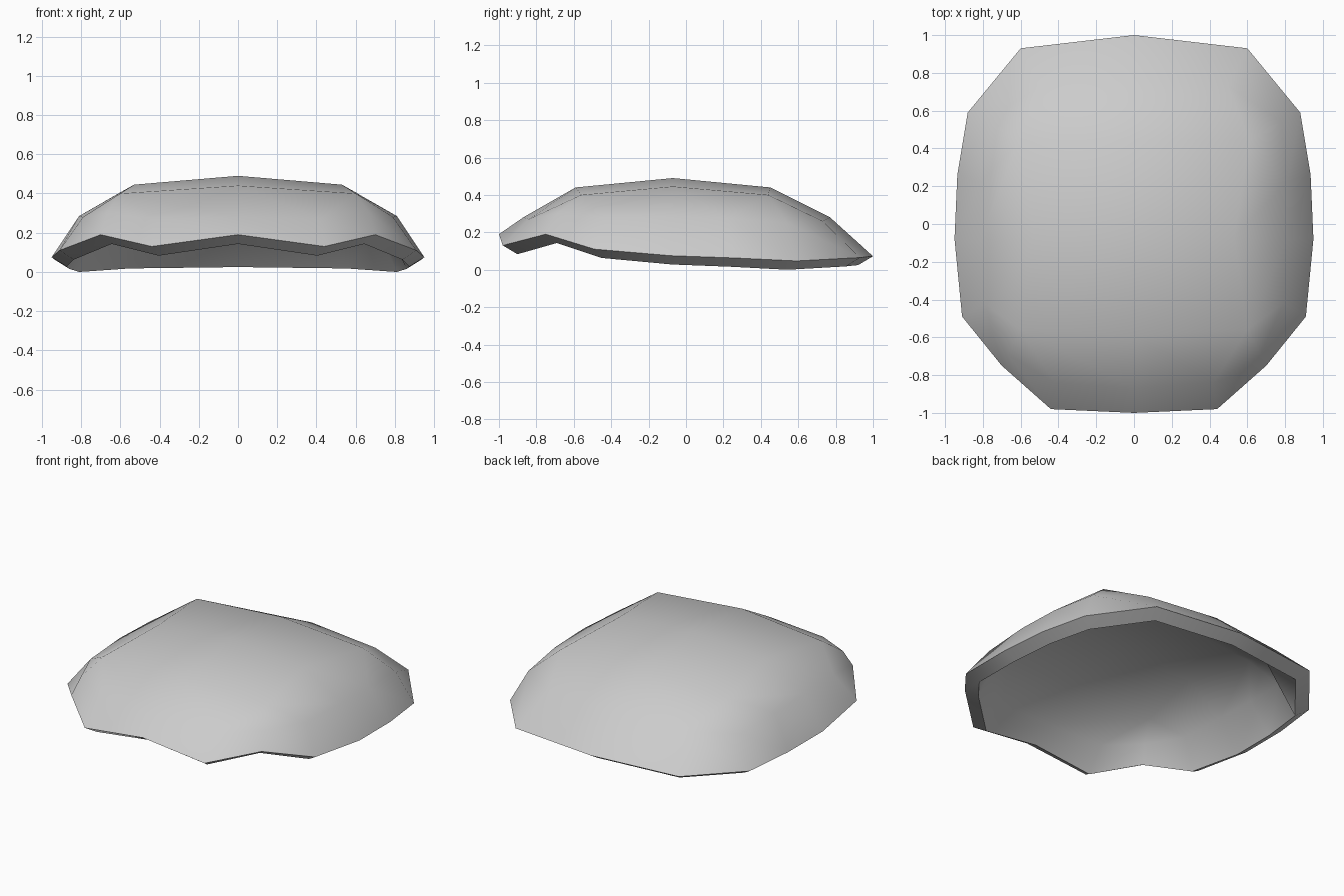
import bpy, bmesh, math

if "Cube" in bpy.data.objects:
    bpy.data.objects.remove(bpy.data.objects["Cube"])

# Right half of each loop, from front centre round to back centre
APEX = (0, -0.07, 0.49)
CROWN = [(0, -0.59, 0.44), (0.60, -0.56, 0.40), (0.53, -0.07, 0.445),
         (0.61, 0.44, 0.40), (0, 0.45, 0.44)]
SHOULDER = [(0, -0.87, 0.28), (0.42, -0.84, 0.27), (0.67, -0.69, 0.30),
            (0.79, -0.42, 0.28), (0.81, -0.08, 0.285), (0.81, 0.22, 0.275),
            (0.78, 0.54, 0.25), (0.50, 0.73, 0.26), (0, 0.77, 0.28)]
RIM = [(0, -1, 0.19), (0.44, -0.98, 0.13), (0.70, -0.75, 0.19),
       (0.91, -0.49, 0.11), (0.95, -0.08, 0.075), (0.935, 0.26, 0.063),
       (0.88, 0.59, 0.047), (0.60, 0.93, 0.065), (0, 1, 0.072)]


def full_loop(half):
    return half + [(-x, y, z) for x, y, z in half[-2:0:-1]]


def add_skin(bm, scale, drop):
    """One domed skin; returns its rim vertices."""
    def vert(p):
        return bm.verts.new((p[0] * scale, p[1] * scale, p[2] - drop))
    top = vert(APEX)
    a, b, c = [[vert(p) for p in full_loop(h)] for h in (CROWN, SHOULDER, RIM)]
    for k in range(4):
        m0, corner, m1 = a[2 * k], a[2 * k + 1], a[(2 * k + 2) % 8]
        s = [b[(4 * k + i) % 16] for i in range(5)]
        bm.faces.new((top, m0, corner, m1))
        bm.faces.new((m0, s[0], s[1], corner))
        bm.faces.new((corner, s[1], s[2], s[3]))
        bm.faces.new((corner, s[3], s[4], m1))
    bridge(bm, b, c)
    return c


def bridge(bm, p, q):
    for i in range(len(p)):
        j = (i + 1) % len(p)
        bm.faces.new((p[i], q[i], q[j], p[j]))


# Domed shell: outer skin, inner skin and the rim joining them
bm = bmesh.new()
outer = add_skin(bm, 1.0, 0.0)
inner = add_skin(bm, 0.92, 0.047)
bridge(bm, outer, inner)
bmesh.ops.recalc_face_normals(bm, faces=bm.faces[:])
mesh = bpy.data.meshes.new("domed_shell")
bm.to_mesh(mesh)
bm.free()
shell = bpy.data.objects.new("domed_shell", mesh)
bpy.context.collection.objects.link(shell)

# Smooth dome with a crisp rim
bpy.context.view_layer.objects.active = shell
shell.select_set(True)
bpy.ops.object.shade_smooth_by_angle(angle=math.radians(60))
